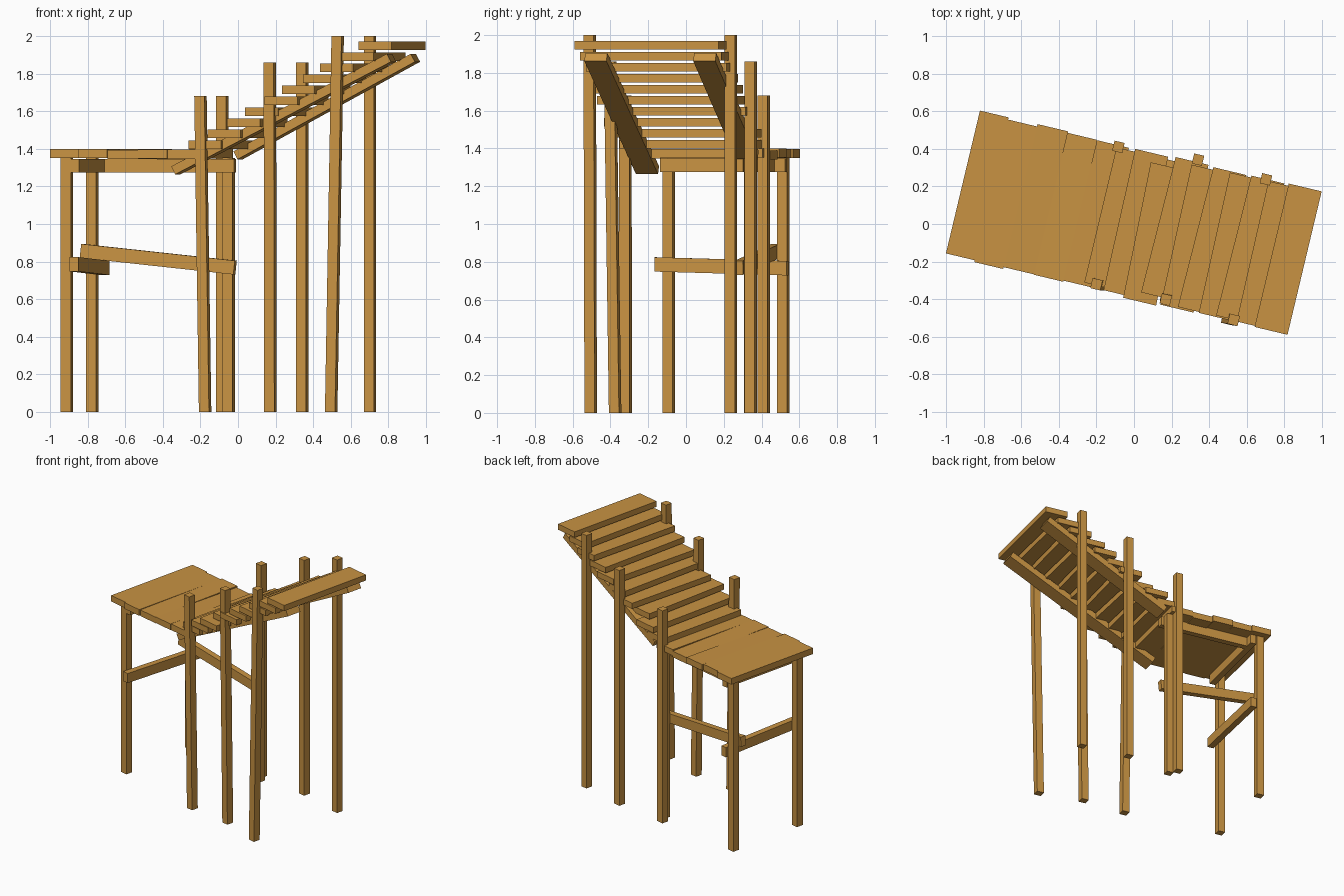
import bpy
from math import radians
from mathutils import Matrix, Vector

if "Cube" in bpy.data.objects:
    bpy.data.objects.remove(bpy.data.objects["Cube"])

# Everything is laid out along u (length) and v (width), then turned about z
TURN = Matrix.Rotation(radians(-13.4), 4, 'Z')

wood = bpy.data.materials.new("wood")
wood.diffuse_color = (0.58, 0.29, 0.055, 1)
wood.use_nodes = True
wood.node_tree.nodes["Principled BSDF"].inputs["Base Color"].default_value = wood.diffuse_color


def prism(name, start, end):
    """Box between two matching four-cornered end faces."""
    mesh = bpy.data.meshes.new(name)
    faces = [(3, 2, 1, 0), (4, 5, 6, 7)]
    faces += [(i, (i + 1) % 4, (i + 1) % 4 + 4, i + 4) for i in range(4)]
    mesh.from_pydata([TURN @ Vector(p) for p in start + end], [], faces)
    mesh.materials.append(wood)
    obj = bpy.data.objects.new(name, mesh)
    bpy.context.collection.objects.link(obj)
    return obj


def post(name, foot, head, top, size=0.055):
    """Upright timber; foot and head are (u, v) centres."""
    h = size / 2
    ring = [(-h, -h), (h, -h), (h, h), (-h, h)]
    prism(name, [(foot[0] + a, foot[1] + b, 0) for a, b in ring],
          [(head[0] + a, head[1] + b, top) for a, b in ring])


def plank(name, u0, u1, v0, v1, z, thick=0.045, skew=0.0, tilt=0.0):
    """Board across the width; z is the underside."""
    def ring(v, du, dz):
        return [(u0 + du, v, z + dz), (u1 + du, v, z + dz),
                (u1 + du, v, z + dz + thick), (u0 + du, v, z + dz + thick)]
    prism(name, ring(v1, skew, tilt), ring(v0, -skew, -tilt))


def rail(name, u0, z0, u1, z1, v, width, height):
    """Board along the length with square-cut ends; (u, z) are end centres."""
    d = Vector((u1 - u0, 0, z1 - z0)).normalized()
    n = Vector((-d.z, 0, d.x)) * height / 2
    w = Vector((0, width / 2, 0))

    def ring(u, z):
        c = Vector((u, v, z))
        return [c - w - n, c + w - n, c + w + n, c - w + n]
    prism(name, ring(u0, z0), ring(u1, z1))


# Platform deck
deck = [(-0.937, -0.780, -0.384, 0.397, 1.350, 0),
        (-0.780, -0.622, -0.394, 0.385, 1.350, 0),
        (-0.622, -0.455, -0.384, 0.398, 1.348, 0.003),
        (-0.455, -0.295, -0.386, 0.390, 1.345, -0.004),
        (-0.295, -0.120, -0.380, 0.388, 1.349, 0.002)]
for i, (u0, u1, v0, v1, z, tilt) in enumerate(deck):
    plank(f"deck_plank_{i + 1}", u0, u1, v0, v1, z, 0.048, 0, tilt)

# Platform legs
for name, c in (("front_leg", (-0.864, -0.30)), ("back_leg", (-0.874, 0.32)),
                ("inner_leg", (-0.128, 0.32))):
    post(name, c, c, 1.35)

# Platform beams and lower braces
plank("upper_cross_beam", -0.836, -0.790, -0.33, 0.35, 1.275, 0.072)
rail("upper_long_beam", -0.79, 1.311, -0.08, 1.311, 0.27, 0.045, 0.072)
plank("lower_cross_brace", -0.836, -0.788, -0.358, 0.36, 0.738, 0.076, 0, -0.010)
rail("lower_long_brace", -0.92, 0.857, -0.08, 0.768, 0.268, 0.046, 0.074)

# Stair stringers
rail("front_stringer", -0.275, 1.285, 0.905, 1.884, -0.275, 0.12, 0.048)
rail("back_stringer", -0.075, 1.365, 0.895, 1.884, 0.315, 0.12, 0.048)

# Stair treads: front end, back end, skew
treads = [(-0.364, 0.375, 0.000), (-0.380, 0.390, -0.005), (-0.395, 0.340, -0.012),
          (-0.345, 0.398, 0.006), (-0.385, 0.378, -0.006), (-0.375, 0.392, 0.006),
          (-0.380, 0.385, -0.006), (-0.372, 0.395, 0.005), (-0.378, 0.388, -0.004),
          (-0.384, 0.400, 0.000)]
for i, (v0, v1, skew) in enumerate(treads):
    u = -0.185 + 0.104 * i
    plank(f"tread_{i + 1}", u, u + 0.18, v0, v1, 1.400 + 0.0583 * i, 0.045, skew)

# Tall stair posts: foot, head, height
posts = [("front_post_1", (-0.096, -0.352), (-0.120, -0.358), 1.68),
         ("front_post_2", (0.255, -0.325), (0.258, -0.352), 1.86),
         ("front_post_3", (0.599, -0.376), (0.634, -0.373), 2.0),
         ("back_post_1", (-0.176, 0.380), (-0.176, 0.380), 1.68),
         ("back_post_2", (0.252, 0.412), (0.252, 0.412), 1.86),
         ("back_post_3", (0.628, 0.394), (0.628, 0.394), 2.0)]
for p in posts:
    post(*p)
